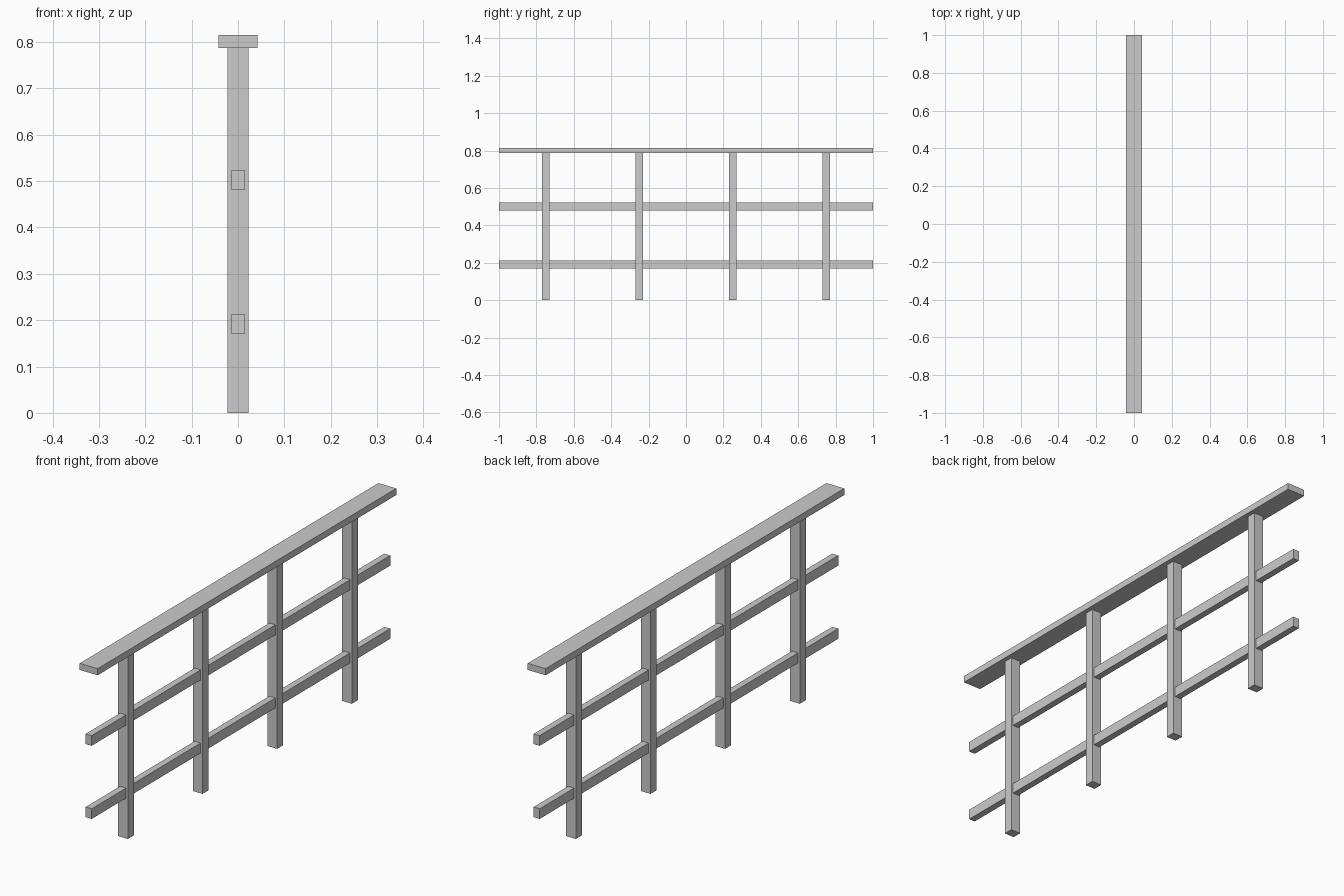
import bpy

if "Cube" in bpy.data.objects:
    bpy.data.objects.remove(bpy.data.objects["Cube"])


def box(name, lo, hi):
    """Axis-aligned box between two corners."""
    centre = [(a + b) / 2 for a, b in zip(lo, hi)]
    size = [b - a for a, b in zip(lo, hi)]
    bpy.ops.mesh.primitive_cube_add(size=1, location=centre)
    ob = bpy.context.object
    ob.name = name
    ob.scale = size
    bpy.ops.object.transform_apply(location=False, rotation=False, scale=True)
    return ob


# Flat handrail on top
box("handrail", (-0.042, -1, 0.787), (0.042, 1, 0.815))

# Two thin rails running through the posts
for name, z in (("lower_rail", 0.192), ("middle_rail", 0.502)):
    box(name, (-0.0142, -1, z - 0.0215), (0.0142, 1, z + 0.0215))

# Four evenly spaced posts
for i in range(4):
    y = -0.75 + 0.5 * i
    box(f"post_{i + 1}", (-0.0228, y - 0.02, 0), (0.0228, y + 0.02, 0.787))
